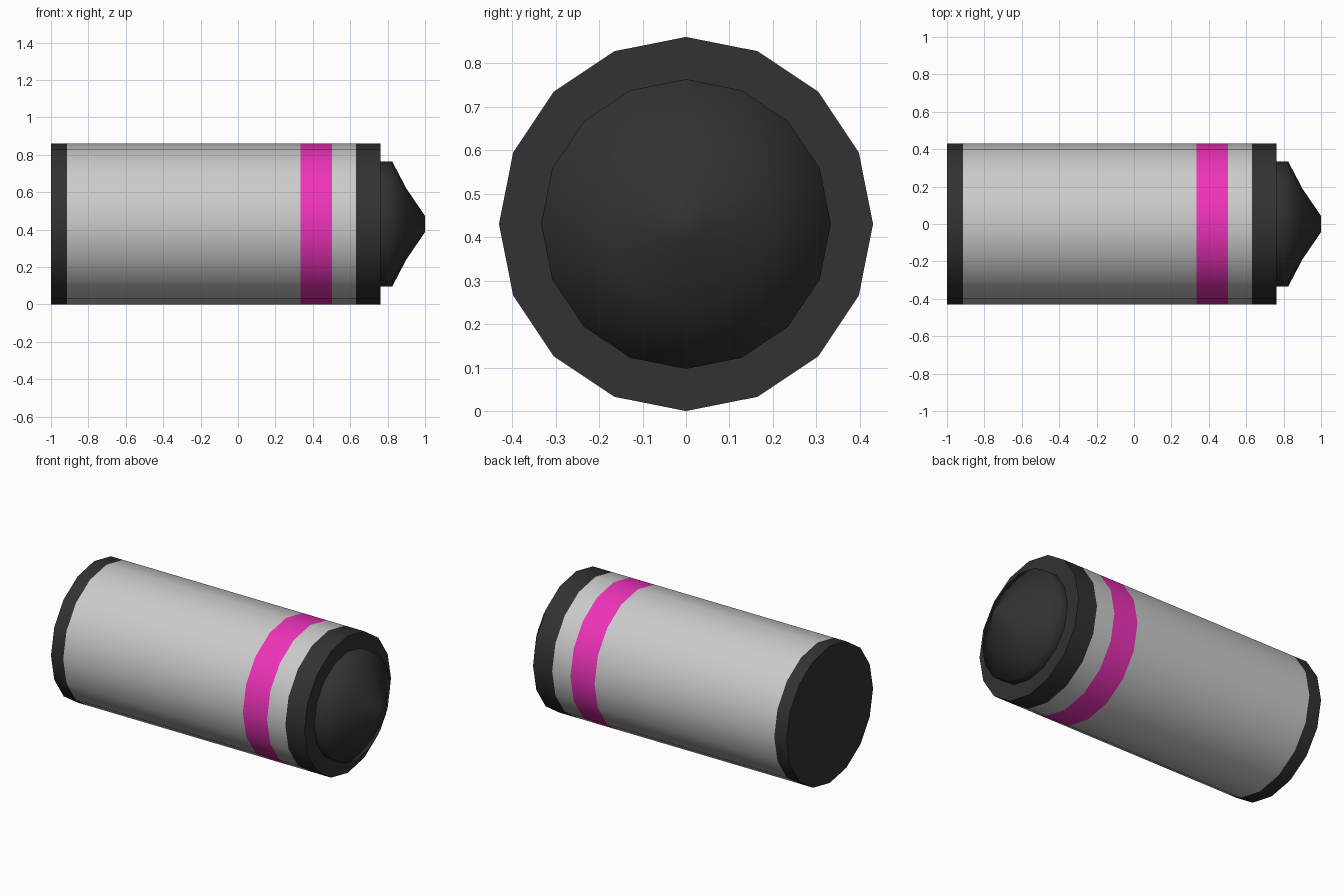
import bpy, bmesh
from math import cos, sin, tau, radians

if "Cube" in bpy.data.objects:
    bpy.data.objects.remove(bpy.data.objects["Cube"])

SIDES = 16
R = 0.43          # body radius, also the height of the axis


def material(name, rgb):
    m = bpy.data.materials.new(name)
    m.diffuse_color = (*rgb, 1)
    m.use_nodes = True
    m.node_tree.nodes["Principled BSDF"].inputs["Base Color"].default_value = m.diffuse_color
    return m


def lathe(name, profile, mat=None, cap_start=False, cap_end=False, smooth=40):
    """Revolve (x, radius) points around the long axis."""
    bm = bmesh.new()
    rings = [[bm.verts.new((x, r * cos(tau * i / SIDES), R + r * sin(tau * i / SIDES)))
              for i in range(SIDES)] for x, r in profile]
    for a, b in zip(rings, rings[1:]):
        for i in range(SIDES):
            j = (i + 1) % SIDES
            bm.faces.new((a[i], b[i], b[j], a[j]))
    if cap_start:
        bm.faces.new(rings[0])
    if cap_end:
        bm.faces.new(rings[-1])
    bm.normal_update()
    # wind every face away from the axis / outwards at the ends
    for f in bm.faces:
        c = f.calc_center_median()
        out = c.copy()
        out.z -= R
        out.x = 0
        facing = f.normal.dot(out)
        if abs(f.normal.x) > 0.99:
            facing = f.normal.x * c.x
        if facing < 0:
            f.normal_flip()
    mesh = bpy.data.meshes.new(name)
    bm.to_mesh(mesh)
    bm.free()
    if mat:
        mesh.materials.append(mat)
    ob = bpy.data.objects.new(name, mesh)
    bpy.context.collection.objects.link(ob)
    bpy.ops.object.select_all(action='DESELECT')
    ob.select_set(True)
    bpy.context.view_layer.objects.active = ob
    bpy.ops.object.shade_smooth_by_angle(angle=radians(smooth))
    return ob


dark = material("dark", (0.032, 0.032, 0.032))
pink = material("pink", (0.85, 0.033, 0.49))

# Rear cap
lathe("rear_cap", [(-1.0, R), (-0.915, R)], dark, cap_start=True)
# Main casing, coloured band and short front casing
lathe("main_casing", [(-0.915, R), (0.335, R)])
lathe("colour_band", [(0.335, R), (0.503, R)], pink)
lathe("front_casing", [(0.503, R), (0.63, R)])
# Front collar with its stepped, domed nose
lathe("front_collar", [(0.63, R), (0.763, R), (0.763, 0.333)], dark)
lathe("nose", [(0.763, 0.333), (0.825, 0.333), (0.9, 0.19), (1.0, 0.043)],
      dark, cap_end=True, smooth=80)
